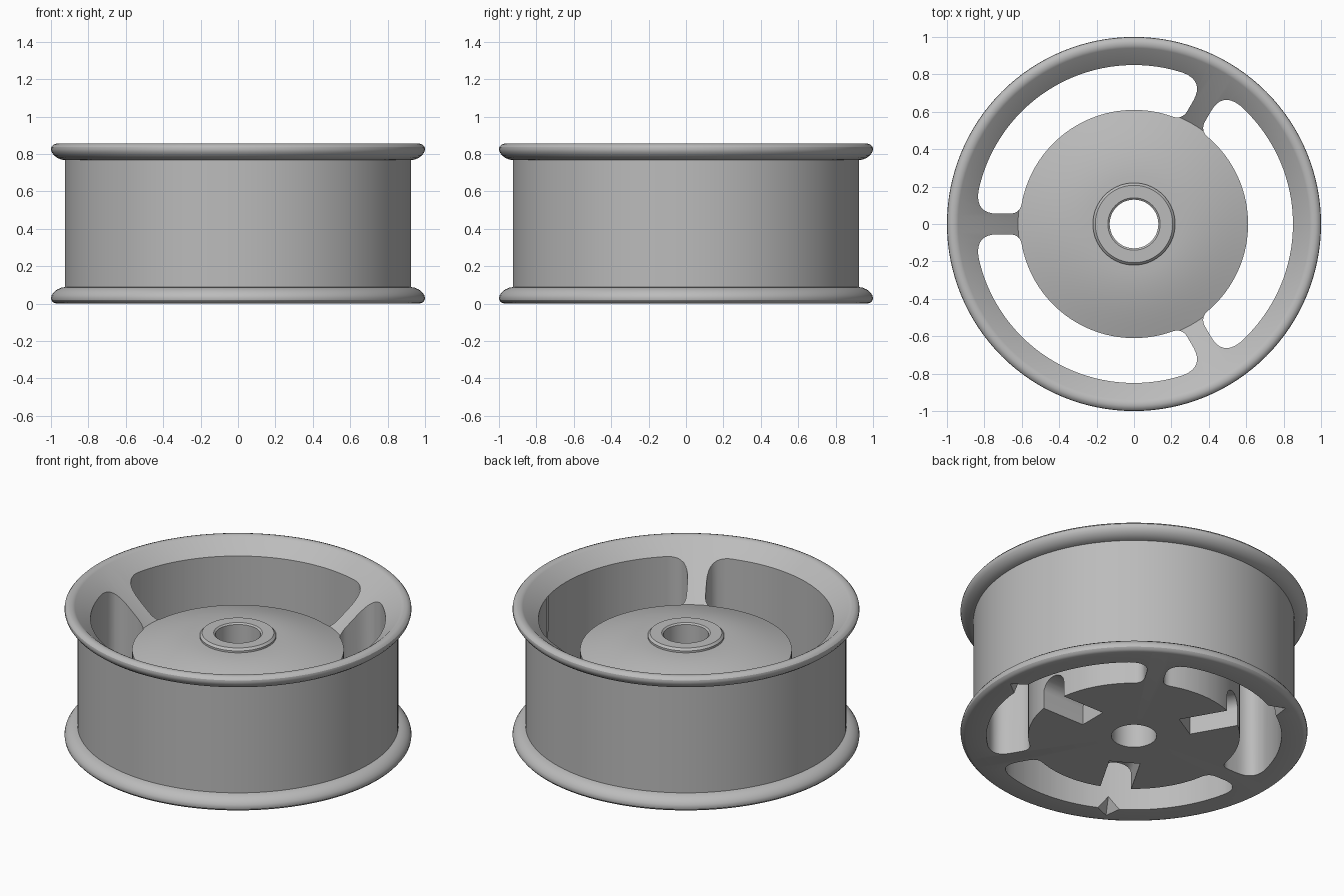
import bpy, bmesh, math
from mathutils import Matrix, Vector

cube = bpy.data.objects.get("Cube")
if cube:
    bpy.data.objects.remove(cube)

SEGMENTS = 128
HALF_SPOKE = 0.055

grey = bpy.data.materials.new("cast_grey")
grey.use_nodes = True
grey.diffuse_color = (0.5, 0.5, 0.5, 1)
grey.node_tree.nodes["Principled BSDF"].inputs["Base Color"].default_value = (0.5, 0.5, 0.5, 1)


def add_object(name, bm):
    bmesh.ops.recalc_face_normals(bm, faces=bm.faces)
    mesh = bpy.data.meshes.new(name)
    bm.to_mesh(mesh)
    bm.free()
    mesh.materials.append(grey)
    obj = bpy.data.objects.new(name, mesh)
    bpy.context.collection.objects.link(obj)
    return obj


def lathe(name, profile):
    """Spin a closed (radius, height) profile around z."""
    bm = bmesh.new()
    verts = [bm.verts.new((r, 0, z)) for r, z in profile]
    edges = [bm.edges.new((a, b)) for a, b in zip(verts, verts[1:] + verts[:1])]
    bmesh.ops.spin(bm, geom=verts + edges, cent=(0, 0, 0), axis=(0, 0, 1),
                   angle=math.tau, steps=SEGMENTS, use_merge=True)
    bmesh.ops.remove_doubles(bm, verts=bm.verts, dist=0.0001)
    return add_object(name, bm)


def prism(name, outline, low, high):
    """Extrude a flat outline from low to high."""
    bm = bmesh.new()
    face = bm.faces.new([bm.verts.new((x, y, low)) for x, y in outline])
    top = bmesh.ops.extrude_face_region(bm, geom=[face])["geom"]
    bmesh.ops.translate(bm, vec=(0, 0, high - low),
                        verts=[v for v in top if isinstance(v, bmesh.types.BMVert)])
    return add_object(name, bm)


def polar(r, a):
    return Vector((r * math.cos(a), r * math.sin(a)))


def fillet(start, corner, end, steps=8):
    return [start.lerp(corner, t).lerp(corner.lerp(end, t), t)
            for t in (i / steps for i in range(steps + 1))]


def window_outline(inner, outer, inner_round, outer_round):
    """Half of an arched window with rounded corners, then mirrored in y."""
    spoke = math.radians(60)
    a_out = spoke - math.asin(HALF_SPOKE / outer)
    a_in = spoke - math.asin(HALF_SPOKE / inner)
    c_out, c_in = polar(outer, a_out), polar(inner, a_in)
    along = (c_out - c_in).normalized()
    stop_out, stop_in = a_out - outer_round / outer, a_in - inner_round / inner
    n = 24
    half = [polar(outer, stop_out * i / n) for i in range(n)]
    half += fillet(polar(outer, stop_out), c_out, c_out - along * outer_round)
    half += fillet(c_in + along * inner_round, c_in, polar(inner, stop_in))
    half += [polar(inner, stop_in * i / n) for i in range(n - 1, -1, -1)]
    return half + [Vector((p.x, -p.y)) for p in half[-2:0:-1]]


def cut(target, cutter):
    """Cut the shape out of the target three times around z."""
    cutter.hide_render = True
    for k in range(3):
        cutter.matrix_world = Matrix.Rotation(k * math.tau / 3, 4, "Z")
        mod = target.modifiers.new("cut", "BOOLEAN")
        mod.operation, mod.solver, mod.object = "DIFFERENCE", "EXACT", cutter
        bpy.context.view_layer.objects.active = target
        bpy.ops.object.modifier_apply(modifier=mod.name)
    bpy.data.objects.remove(cutter)


# Rim, conical web, domed hub and bore in one profile
lip = [(0.972, 0), (0.988, 0.006), (0.998, 0.018), (1, 0.03), (0.996, 0.045),
       (0.984, 0.062), (0.966, 0.076), (0.945, 0.085), (0.925, 0.088)]
upper_lip = [(r, 0.855 - z) for r, z in reversed(lip)]
dome = [(0.62 - 0.4 * t, 0.565 + 0.085 * math.sin(t * math.pi / 2))
        for t in (i / 10 for i in range(11))]
boss = [(0.22, 0.662), (0.207, 0.675), (0.14, 0.675), (0.13, 0.667)]
wheel = lathe("wheel", [(0.13, 0)] + lip + upper_lip + [(0.952, 0.853), (0.94, 0.846)]
              + dome + boss)

# Three windows leave the three spokes
cut(wheel, prism("window_cutter", window_outline(0.61, 0.85, 0.06, 0.12), -0.1, 1))

# Radial grooves under the hub, with an arched roof
arch = [(0.09 * math.cos(a), 0.1 + 0.07 * math.sin(a))
        for a in (math.pi * i / 10 for i in range(11))]
groove = prism("groove_cutter", [(0.09, -0.05)] + arch + [(-0.09, -0.05)], 0.31, 0.7)
groove.data.transform(Matrix(((0, 0, 1, 0), (1, 0, 0, 0), (0, 1, 0, 0), (0, 0, 0, 1))))
cut(wheel, groove)

# Pointed notches in the lower inner edge of the rim
bm = bmesh.new()
for p in [(0.8, 0.1, -0.05), (0.8, -0.1, -0.05), (0.8, 0.1, 0), (0.8, -0.1, 0),
          (0.8, 0, 0.13), (0.93, 0, 0), (0.93, 0, -0.05)]:
    bm.verts.new(p)
bmesh.ops.convex_hull(bm, input=bm.verts)
cut(wheel, add_object("notch_cutter", bm))

# Smooth the round surfaces, keep the edges sharp
bpy.ops.object.select_all(action="DESELECT")
wheel.select_set(True)
bpy.context.view_layer.objects.active = wheel
bpy.ops.object.shade_smooth_by_angle(angle=math.radians(30))
